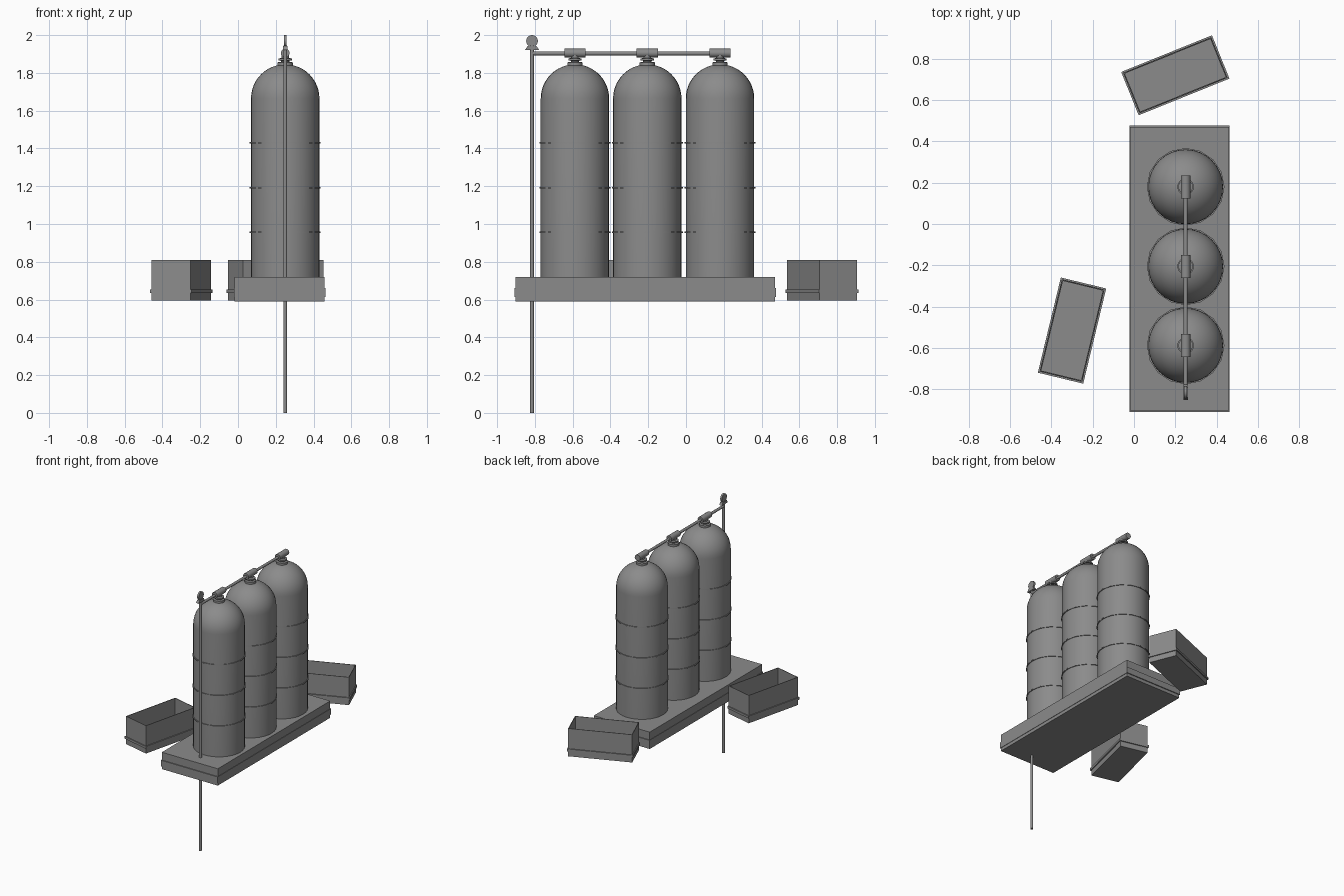
import bpy, bmesh, math
from mathutils import Matrix, Vector

if "Cube" in bpy.data.objects:
    bpy.data.objects.remove(bpy.data.objects["Cube"])

GREY = (0.26, 0.26, 0.26, 1)
metal = bpy.data.materials.new("grey metal")
metal.use_nodes = True
metal.diffuse_color = GREY
metal.node_tree.nodes["Principled BSDF"].inputs["Base Color"].default_value = GREY

AXIS_X = 0.25
TANK_Y = (-0.588, -0.205, 0.18)
POLE_Y = -0.815
BASE_TOP = 0.72


def finish(name, bm, smooth=False):
    mesh = bpy.data.meshes.new(name)
    bmesh.ops.recalc_face_normals(bm, faces=bm.faces)
    bm.to_mesh(mesh)
    bm.free()
    mesh.materials.append(metal)
    obj = bpy.data.objects.new(name, mesh)
    bpy.context.collection.objects.link(obj)
    if smooth:
        bpy.ops.object.select_all(action='DESELECT')
        obj.select_set(True)
        bpy.context.view_layer.objects.active = obj
        bpy.ops.object.shade_smooth_by_angle(angle=math.radians(35))
    return obj


def box(name, centre, size, turn=0):
    bm = bmesh.new()
    bmesh.ops.create_cube(bm, size=1, matrix=Matrix.Translation(centre)
                          @ Matrix.Rotation(turn, 4, 'Z') @ Matrix.Diagonal((*size, 1)))
    return finish(name, bm)


def rod(name, start, end, radius, sides=16):
    start, end = Vector(start), Vector(end)
    way = end - start
    spin = way.to_track_quat('Z', 'Y').to_matrix().to_4x4()
    bm = bmesh.new()
    bmesh.ops.create_cone(bm, cap_ends=True, segments=sides, radius1=radius, radius2=radius,
                          depth=way.length, matrix=Matrix.Translation((start + end) / 2) @ spin)
    return finish(name, bm, True)


def lathe(name, profile, centre, sides=32, closed=False):
    bm = bmesh.new()
    verts = [bm.verts.new((r, 0, z)) for r, z in profile]
    pairs = list(zip(verts, verts[1:])) + ([(verts[-1], verts[0])] if closed else [])
    edges = [bm.edges.new(p) for p in pairs]
    bmesh.ops.spin(bm, geom=verts + edges, cent=(0, 0, 0), axis=(0, 0, 1),
                   angle=math.tau, steps=sides)
    bmesh.ops.remove_doubles(bm, verts=bm.verts, dist=0.0001)
    bmesh.ops.translate(bm, verts=bm.verts, vec=centre)
    return finish(name, bm, True)


# Long base slab with a raised band
box("base_slab", (0.22, -0.216, 0.655), (0.478, 1.372, 0.13))
box("base_band", (0.22, -0.216, 0.637), (0.484, 1.386, 0.046))

# Domed tanks with hoops, necks and valve sleeves
R, SHOULDER, DOME = 0.181, 1.665, 0.18
tank_profile = [(0, BASE_TOP), (R, BASE_TOP)]
for i in range(13):
    a = math.pi / 2 * i / 12
    tank_profile.append((R * math.cos(a) if i < 12 else 0, SHOULDER + DOME * math.sin(a)))
neck_profile = [(0, 1.83), (0.04, 1.835), (0.04, 1.856), (0.022, 1.858), (0.022, 1.864),
                (0.035, 1.866), (0.035, 1.876), (0.02, 1.879), (0.02, 1.9), (0, 1.9)]
hoop_profile = [(0.178, -0.004), (0.188, -0.004), (0.188, 0.004), (0.178, 0.004)]
for n, y in enumerate(TANK_Y, 1):
    lathe(f"tank_{n}", tank_profile, (AXIS_X, y, 0))
    lathe(f"tank_neck_{n}", neck_profile, (AXIS_X, y, 0), 20)
    for k, z in enumerate((0.957, 1.193, 1.43), 1):
        lathe(f"tank_{n}_hoop_{k}", hoop_profile, (AXIS_X, y, z), 16, True)
    rod(f"valve_sleeve_{n}", (AXIS_X, y - 0.056, 1.905), (AXIS_X, y + 0.056, 1.905), 0.023)

# Feed pipe over the tanks and the tall pole
rod("feed_pipe", (AXIS_X, POLE_Y, 1.903), (AXIS_X, TANK_Y[-1], 1.903), 0.01)
rod("pole", (AXIS_X, POLE_Y, 0), (AXIS_X, POLE_Y, 1.945), 0.01)

# Round gauge on a flared foot at the pole top
rod("gauge", (AXIS_X - 0.007, POLE_Y, 1.969), (AXIS_X + 0.007, POLE_Y, 1.969), 0.031, 20)
bm = bmesh.new()
foot = [bm.verts.new((AXIS_X - 0.011, POLE_Y + y, z)) for y, z in
        ((-0.037, 1.922), (0.037, 1.922), (0.024, 1.942), (-0.024, 1.942))]
grown = bmesh.ops.extrude_face_region(bm, geom=[bm.faces.new(foot)])["geom"]
bmesh.ops.translate(bm, vec=(0.022, 0, 0),
                    verts=[v for v in grown if isinstance(v, bmesh.types.BMVert)])
finish("gauge_foot", bm)


# Open trays with a lip around the outside
def tray(name, x, y, turn, length=0.46, width=0.212, wall=0.006):
    bottom, top = 0.595, 0.81
    bm = bmesh.new()
    bmesh.ops.create_cube(bm, size=1, matrix=Matrix.Diagonal((length, width, top - bottom, 1)))
    bm.normal_update()
    lid = max(bm.faces, key=lambda f: f.normal.z)
    bmesh.ops.inset_region(bm, faces=[lid], thickness=wall)
    inner = bmesh.ops.extrude_face_region(bm, geom=[lid])["geom"]
    bmesh.ops.delete(bm, geom=[lid], context='FACES_ONLY')
    bmesh.ops.translate(bm, vec=(0, 0, bottom - top + wall),
                        verts=[v for v in inner if isinstance(v, bmesh.types.BMVert)])
    place = Matrix.Translation((x, y, (bottom + top) / 2)) @ Matrix.Rotation(turn, 4, 'Z')
    bmesh.ops.transform(bm, matrix=place, verts=bm.verts)
    finish(name, bm)
    # Lip strips on the four sides
    spin = Matrix.Rotation(turn, 3, 'Z')
    for side in (-1, 1):
        for tag, off, size in (("long", (0, side * width / 2, 0), (length + 0.014, 0.014, 0.018)),
                               ("short", (side * length / 2, 0, 0), (0.014, width + 0.014, 0.018))):
            edge = "a" if side < 0 else "b"
            box(f"{name}_lip_{tag}_{edge}", Vector((x, y, 0.645)) + spin @ Vector(off), size, turn)


tray("right_tray", -0.30, -0.516, math.radians(76.4))
tray("back_tray", 0.20, 0.72, math.radians(22))
